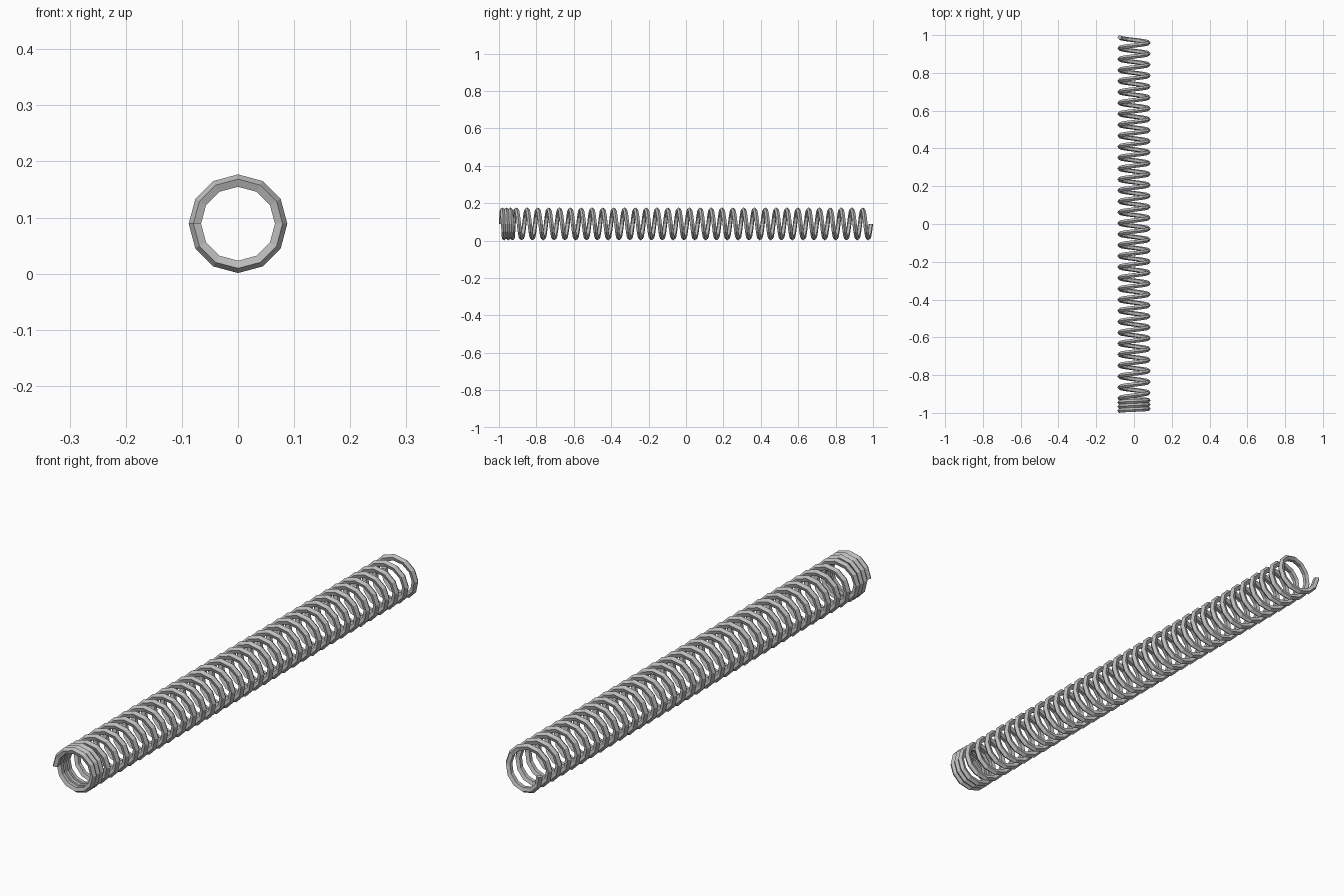
import bpy
import bmesh
from math import cos, sin, pi

cube = bpy.data.objects.get("Cube")
if cube:
    bpy.data.objects.remove(cube, do_unlink=True)

# Spring proportions
COIL_RADIUS = 0.0757
WIRE_RADIUS = 0.0122
WIRE_SIDES = 5
STEPS = 12                      # straight segments per turn
CLOSED_TURNS, CLOSED_PITCH = 3, 0.022
OPEN_TURNS = 33
HALF_WIRE = WIRE_RADIUS * sin(2 * pi / WIRE_SIDES)
START = -1 + HALF_WIRE
OPEN_START = START + CLOSED_TURNS * CLOSED_PITCH
OPEN_PITCH = (1 - HALF_WIRE - OPEN_START) / OPEN_TURNS
CENTRE_Z = 0.089


def axis_position(turn):
    """Distance along the spring after a number of turns."""
    if turn < CLOSED_TURNS:
        return START + turn * CLOSED_PITCH
    return OPEN_START + (turn - CLOSED_TURNS) * OPEN_PITCH


def wire_ring(bm, turn):
    """One pentagonal wire section with a corner pointing outward."""
    angle = pi - 2 * pi * turn
    ring = []
    for i in range(WIRE_SIDES):
        a = 2 * pi * i / WIRE_SIDES
        r = COIL_RADIUS + WIRE_RADIUS * cos(a)
        y = axis_position(turn) + WIRE_RADIUS * sin(a)
        ring.append(bm.verts.new((r * cos(angle), y, CENTRE_Z + r * sin(angle))))
    return ring


# Sweep the wire section along the coil
bm = bmesh.new()
count = (CLOSED_TURNS + OPEN_TURNS) * STEPS
rings = [wire_ring(bm, k / STEPS) for k in range(count + 1)]
for a, b in zip(rings, rings[1:]):
    for i in range(WIRE_SIDES):
        j = (i + 1) % WIRE_SIDES
        bm.faces.new((a[i], a[j], b[j], b[i]))

# Cut ends of the wire
bm.faces.new(rings[0])
bm.faces.new(rings[-1])
bmesh.ops.recalc_face_normals(bm, faces=bm.faces)

mesh = bpy.data.meshes.new("coil_spring")
bm.to_mesh(mesh)
bm.free()
spring = bpy.data.objects.new("coil_spring", mesh)
bpy.context.collection.objects.link(spring)

# Plain steel grey
steel = bpy.data.materials.new("steel_grey")
steel.use_nodes = True
colour = (0.5, 0.5, 0.5, 1)
steel.diffuse_color = colour
steel.node_tree.nodes["Principled BSDF"].inputs["Base Color"].default_value = colour
mesh.materials.append(steel)
